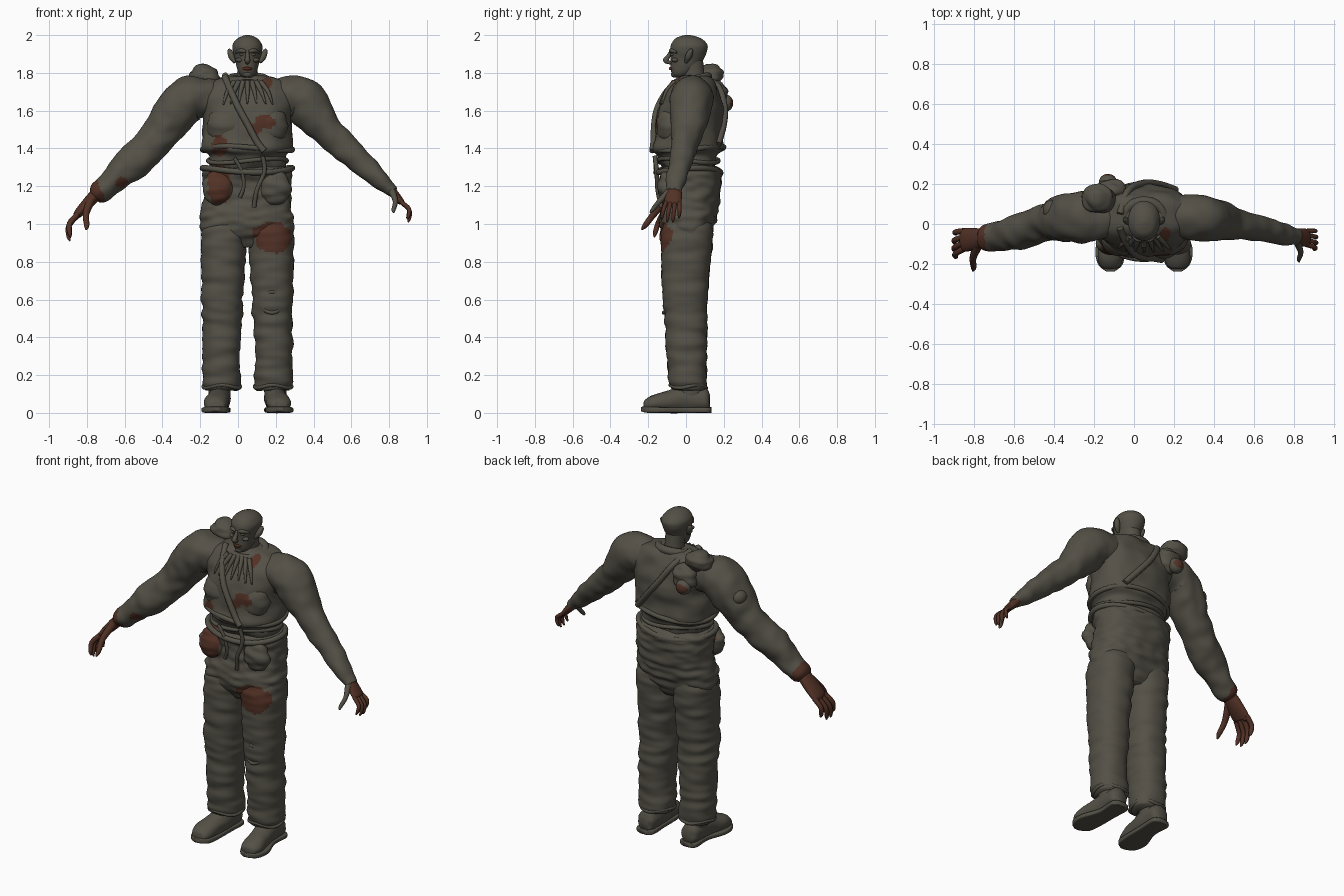
import bpy, bmesh, math
from mathutils import Vector, noise

cube = bpy.data.objects.get("Cube")
if cube:
    bpy.data.objects.remove(cube, do_unlink=True)


def make_material(name, colour):
    mat = bpy.data.materials.new(name)
    mat.use_nodes = True
    mat.diffuse_color = colour
    mat.node_tree.nodes["Principled BSDF"].inputs["Base Color"].default_value = colour
    return mat


CLOTH = make_material("drab olive grey", (.088, .08, .062, 1))
STAIN = make_material("rust brown", (.085, .031, .019, 1))

# Stained regions: centre and half-size of each ellipsoid
STAINS = [
    ((.19, -.13, .93), (.11, .1, .085)),      # thigh
    ((.14, -.15, 1.54), (.055, .09, .035)),   # chest
    ((.1, -.15, 1.51), (.03, .09, .03)),
    ((-.1, -.12, 1.21), (.065, .12, .11)),    # hip
    ((-.1, -.15, 1.41), (.045, .09, .06)),    # waist
    ((.15, -.03, 1.74), (.03, .08, .04)),     # collar
    ((-.8, -.07, 1.12), (.09, .2, .13)),      # cuff
    ((-.62, -.1, 1.22), (.035, .08, .03)),    # forearm
    ((-.13, .22, 1.64), (.04, .05, .03)),     # bundle
    ((.05, -.08, 1.822), (.03, .04, .012)),   # mouth
]


def stained(p):
    wobble = 1 + .3 * noise.noise(p * 25)
    return any(sum(((p[i] - c[i]) / r[i]) ** 2 for i in range(3)) < wobble
               for c, r in STAINS)


def smooth_path(points, steps):
    """Catmull-Rom interpolation of tuples of any length."""
    pts = [points[0], *points, points[-1]]
    result = []
    for a, b, c, d in zip(pts, pts[1:], pts[2:], pts[3:]):
        for s in range(steps):
            t = s / steps
            result.append([q + t / 2 * (r - p + t * (2*p - 5*q + 4*r - s2 + t * (3*(q - r) + s2 - p)))
                           for p, q, r, s2 in zip(a, b, c, d)])
    return result + [list(points[-1])]


def finish(name, bm, paint=True, folds=0, stretch=(12, 12, 30), mat=CLOTH):
    bmesh.ops.recalc_face_normals(bm, faces=bm.faces)
    bm.normal_update()
    for v in bm.verts:
        where = Vector(a * b for a, b in zip(v.co, stretch))
        v.co += v.normal * folds * noise.noise(where)
    mesh = bpy.data.meshes.new(name)
    for f in bm.faces:
        f.smooth = True
        f.material_index = int(paint and stained(f.calc_center_median()))
    bm.to_mesh(mesh)
    bm.free()
    mesh.materials.append(mat)
    mesh.materials.append(STAIN)
    obj = bpy.data.objects.new(name, mesh)
    bpy.context.collection.objects.link(obj)
    return obj


def loft(name, stations, axis=None, hint=(0, 1, 0), sides=48, steps=8, power=2, **look):
    """Skin elliptical sections (x, y, z, width, depth) along a path."""
    path = smooth_path(stations, steps)
    bm = bmesh.new()
    rings = []
    for i, (x, y, z, ra, rb) in enumerate(path):
        before, after = path[max(i - 1, 0)], path[min(i + 1, len(path) - 1)]
        t = Vector(axis) if axis else (Vector(after[:3]) - Vector(before[:3])).normalized()
        u = Vector(hint).cross(t).normalized()
        v = t.cross(u)
        ring = []
        for k in range(sides):
            a = math.tau * k / sides
            c, s = math.cos(a), math.sin(a)
            c = math.copysign(abs(c) ** (2 / power), c)
            s = math.copysign(abs(s) ** (2 / power), s)
            ring.append(bm.verts.new(Vector((x, y, z)) + u * ra * c + v * rb * s))
        rings.append(ring)
    for low, high in zip(rings, rings[1:]):
        for k in range(sides):
            j = (k + 1) % sides
            bm.faces.new((low[k], low[j], high[j], high[k]))
    bm.faces.new(rings[0])
    bm.faces.new(rings[-1])
    return finish(name, bm, **look)


def blob(name, centre, size, **look):
    bm = bmesh.new()
    bmesh.ops.create_uvsphere(bm, u_segments=32, v_segments=20, radius=1)
    for v in bm.verts:
        v.co = Vector(a * b for a, b in zip(v.co, size)) + Vector(centre)
    return finish(name, bm, **look)


def tube(name, points, radii, mat=CLOTH, closed=False):
    """Round cord; radii may be one number or one per point."""
    if isinstance(radii, float):
        radii = [radii] * len(points)
    path = [(*p, r) for p, r in zip(points, radii)]
    path = path if closed else smooth_path(path, 5)
    curve = bpy.data.curves.new(name, "CURVE")
    curve.dimensions = "3D"
    curve.bevel_depth = 1
    curve.bevel_resolution = 3
    curve.use_fill_caps = True
    spline = curve.splines.new("POLY")
    spline.points.add(len(path) - 1)
    spline.use_cyclic_u = closed
    spline.use_smooth = True
    for point, (x, y, z, r) in zip(spline.points, path):
        point.co = (x, y, z, 1)
        point.radius = r
    curve.materials.append(mat)
    obj = bpy.data.objects.new(name, curve)
    bpy.context.collection.objects.link(obj)


UP = (0, 0, 1)

# Trousers: seat and two legs
loft("trouser_seat", [(.048, .01, .88, .16, .08), (.048, .005, .94, .235, .125),
     (.048, .01, 1.02, .25, .15), (.048, .025, 1.1, .235, .15), (.05, .035, 1.2, .23, .152),
     (.045, .025, 1.27, .235, .165), (.045, .02, 1.3, .22, .15), (.045, .02, 1.31, .15, .1)],
     axis=UP, power=2.3, sides=72, folds=.014)
for side, name in ((-1, "right"), (1, "left")):
    foot_x = .05 + side * .148
    loft(name + "_trouser_leg", [(foot_x - side * .012, .015, .12, .085, .085),
         (foot_x - side * .012, .012, .15, .1, .098), (foot_x - side * .008, .005, .3, .1, .105),
         (foot_x - side * .015, 0, .48, .105, .112), (foot_x - side * .015, -.005, .6, .11, .118),
         (foot_x - side * .02, 0, .8, .117, .13), (foot_x - side * .026, .005, .96, .122, .138),
         (foot_x - side * .04, .01, 1.03, .1, .11)],
         axis=UP, power=2.3, steps=14, folds=.011, stretch=(6, 6, 24))
    tube(name + "_trouser_hem", [(foot_x - side * .012 + .098 * math.cos(a), .012 + .095 * math.sin(a),
         .14 + .008 * math.sin(3 * a)) for a in [math.tau * k / 24 for k in range(24)]], .01, closed=True)

    # Shoe: upper, ankle and flat sole, toes turned slightly out
    out = side * .02
    loft(name + "_shoe_upper", [(foot_x, .125, .06, .03, .04), (foot_x, .1, .07, .055, .065),
         (foot_x, .0, .075, .058, .075), (foot_x + out / 2, -.09, .06, .062, .06),
         (foot_x + out, -.17, .05, .064, .045), (foot_x + out, -.215, .04, .045, .03),
         (foot_x + out, -.225, .035, .01, .01)], axis=(0, -1, 0), hint=UP, sides=32, folds=.004)
    loft(name + "_ankle", [(foot_x, .02, .06, .055, .08), (foot_x, .025, .13, .06, .072),
         (foot_x, .02, .2, .06, .07)], axis=UP, sides=32)
    loft(name + "_shoe_sole", [(foot_x, .135, .015, .03, .015), (foot_x, .11, .015, .058, .015),
         (foot_x, 0, .015, .055, .015), (foot_x + out, -.12, .015, .074, .015),
         (foot_x + out, -.2, .017, .062, .017), (foot_x + out, -.238, .02, .02, .012)],
         axis=(0, -1, 0), hint=UP, power=5, sides=32)

# Knee patch with a frayed rim
tube("knee_patch_rim", [(.18 + .055 * math.cos(a), -.118 + .02 * abs(math.cos(a)),
     .585 + .055 * math.sin(a)) for a in [math.tau * k / 20 for k in range(20)]], .01, closed=True)

# Jacket and torso
jacket = loft("jacket", [(.05, .02, 1.26, .18, .12), (.05, .015, 1.31, .2, .145),
     (.05, .01, 1.36, .205, .16), (.05, .01, 1.395, .238, .185), (.05, .015, 1.45, .238, .178),
     (.05, .02, 1.55, .236, .176), (.05, .03, 1.63, .25, .165), (.05, .035, 1.7, .25, .14),
     (.05, .045, 1.755, .2, .105), (.05, .045, 1.785, .1, .075), (.05, .045, 1.79, .04, .04)],
     axis=UP, power=2.4, sides=96, steps=10, folds=.014, stretch=(9, 9, 12))
for side in (-1, 1):
    blob("chest_panel", (.05 + side * .11, -.075, 1.52), (.105, .082, .11), folds=.008)


# Cords and straps hug the jacket
def hug(points, lift=.004):
    bpy.context.view_layer.update()
    hits = [jacket.closest_point_on_mesh(Vector(p))[1:3] for p in points]
    return [spot + normal * lift for spot, normal in hits]


for z, rx, ry, thick in ((1.4, .238, .188, .014), (1.335, .208, .16, .012), (1.285, .237, .17, .016)):
    tube("waist_band", [(.05 + rx * math.cos(a), .012 + ry * math.sin(a), z + .012 * math.sin(2 * a + z * 40))
         for a in [math.tau * k / 40 for k in range(40)]], thick, closed=True)
tube("front_strap", hug([(-.07, -.02, 1.78), (-.04, -.12, 1.72), (0, -.17, 1.62),
     (.05, -.19, 1.53), (.1, -.19, 1.44), (.14, -.19, 1.38)]), .018)
tube("back_strap", hug([(-.07, .05, 1.79), (-.03, .16, 1.73), (.05, .22, 1.62),
     (.13, .22, 1.52), (.22, .2, 1.42)]), .018)
tube("left_lace", [(.13, -.165, 1.36), (.14, -.155, 1.28), (.1, -.15, 1.18), (.085, -.13, 1.09)], .012)
tube("right_lace", [(-.02, -.165, 1.35), (.02, -.16, 1.28), (.03, -.15, 1.2), (.01, -.14, 1.14)], .01)
for x in (-.11, .2):
    blob("hip_pouch", (x, -.1, 1.19), (.08, .05, .09), folds=.012)

# Collar and gathered neck folds
tube("collar", [(.05 + .1 * math.cos(a), .03 + .085 * math.sin(a), 1.76 + .02 * math.sin(a))
     for a in [math.tau * k / 28 for k in range(28)]], .024, closed=True)
for k in range(7):
    spread = (k - 3) / 3
    tube("neck_fold", hug([(.05 + .07 * spread, -.06, 1.75), (.05 + .11 * spread, -.12, 1.71),
         (.05 + .15 * spread, -.17, 1.65)]), [.014, .011, .004])

# Bundles behind the right shoulder
blob("shoulder_roll", (-.18, .13, 1.785), (.085, .075, .06), folds=.02)
blob("back_bundle", (-.11, .17, 1.68), (.075, .055, .08), folds=.015)
blob("back_pouch", (-.13, .21, 1.64), (.045, .04, .045))
blob("sleeve_pouch", (-.41, .07, 1.6), (.045, .05, .045))

# Sleeves
loft("right_sleeve", [(-.04, .04, 1.65, .08, .1), (-.17, .04, 1.67, .1, .12), (-.265, .035, 1.66, .122, .13),
     (-.34, .03, 1.58, .115, .12), (-.41, .015, 1.48, .098, .098), (-.49, -.01, 1.39, .09, .09),
     (-.56, -.035, 1.325, .095, .092), (-.62, -.05, 1.27, .08, .08), (-.68, -.06, 1.21, .07, .07),
     (-.735, -.07, 1.165, .062, .062), (-.76, -.072, 1.145, .04, .045)], folds=.012, stretch=(14, 10, 14))
loft("left_sleeve", [(.12, .04, 1.65, .08, .1), (.25, .035, 1.67, .105, .11), (.335, .03, 1.66, .118, .115),
     (.4, .02, 1.585, .11, .105), (.47, .01, 1.5, .086, .085), (.56, -.01, 1.41, .075, .07),
     (.66, -.03, 1.32, .062, .062), (.74, -.05, 1.245, .048, .052), (.8, -.06, 1.19, .038, .045),
     (.82, -.065, 1.17, .03, .04)], folds=.009, stretch=(14, 10, 14))


# Hands: tapered palm, four curled fingers and a thumb
def hand(name, wrist, knuckle, tip, thumb, thumb_mat, scale):
    wrist, knuckle, tip, thumb = map(Vector, (wrist, knuckle, tip, thumb))
    loft(name + "_palm", [(*wrist, .03 * scale, .038 * scale), (*wrist.lerp(knuckle, .5), .028 * scale, .05 * scale),
         (*knuckle, .02 * scale, .052 * scale), (*knuckle.lerp(tip, .1), .008, .03)],
         sides=24, paint=False, mat=STAIN)
    bend = Vector((math.copysign(.025, knuckle.x), 0, .01))
    for k in range(4):
        shift = Vector((0, (k - 1.5) * .027 * scale, 0))
        length = (.85, 1, 1, .8)[k]
        tube(name + "_finger", [knuckle + shift, knuckle.lerp(tip, .5 * length) + shift * 1.2 + bend,
             knuckle.lerp(tip, .85 * length) + shift * 1.3 + bend / 2, knuckle.lerp(tip, length) + shift * 1.3],
             [.014 * scale, .013 * scale, .011 * scale, .004], STAIN)
    base = wrist.lerp(knuckle, .35) + Vector((0, -.03, 0))
    tube(name + "_thumb", [base, base.lerp(thumb, .5) + bend / 2, base.lerp(thumb, .85), thumb],
         [.022 * scale, .016 * scale, .013 * scale, .004], thumb_mat)


hand("right_hand", (-.74, -.07, 1.17), (-.85, -.08, 1.05), (-.89, -.115, .91), (-.805, -.235, .97), STAIN, 1.1)
hand("left_hand", (.79, -.058, 1.2), (.865, -.07, 1.115), (.9, -.085, 1.01), (.825, -.19, 1.06), CLOTH, .85)

# Head, neck and face
loft("neck", [(.05, .05, 1.7, .07, .075), (.05, .04, 1.78, .055, .06), (.05, .03, 1.87, .055, .06)], axis=UP)
loft("head", [(.05, -.03, 1.775, .018, .025), (.05, -.025, 1.79, .04, .048), (.05, -.008, 1.83, .057, .073),
     (.05, .008, 1.88, .067, .09), (.05, .014, 1.92, .079, .098), (.05, .016, 1.95, .078, .095),
     (.05, .014, 1.98, .057, .07), (.05, .012, 1.994, .03, .038), (.05, .012, 2, .006, .008)],
     axis=UP, power=2.1, folds=.002)
tube("nose", [(.05, -.08, 1.915), (.05, -.095, 1.885), (.05, -.107, 1.865), (.05, -.08, 1.852)],
     [.008, .012, .015, .008])
tube("lips", [(.022, -.066, 1.82), (.05, -.083, 1.823), (.078, -.066, 1.82)], [.004, .008, .004], STAIN)
blob("chin", (.05, -.062, 1.793), (.025, .018, .017))
for side, name in ((-1, "right"), (1, "left")):
    x = .05 + side * .035
    tube(name + "_brow", [(.05 + side * .008, -.083, 1.912), (x, -.077, 1.918), (.05 + side * .062, -.05, 1.908)],
         [.008, .011, .006])
    blob(name + "_cheekbone", (x + side * .008, -.058, 1.868), (.02, .018, .012))
    blob(name + "_eye", (x - side * .004, -.072, 1.896), (.012, .01, .007))
    tube(name + "_ear", [(.05 + side * .066, .0, 1.855), (.05 + side * .083, .012, 1.885),
         (.05 + side * .094, .025, 1.915), (.05 + side * .095, .03, 1.928)], [.008, .017, .013, .003])
